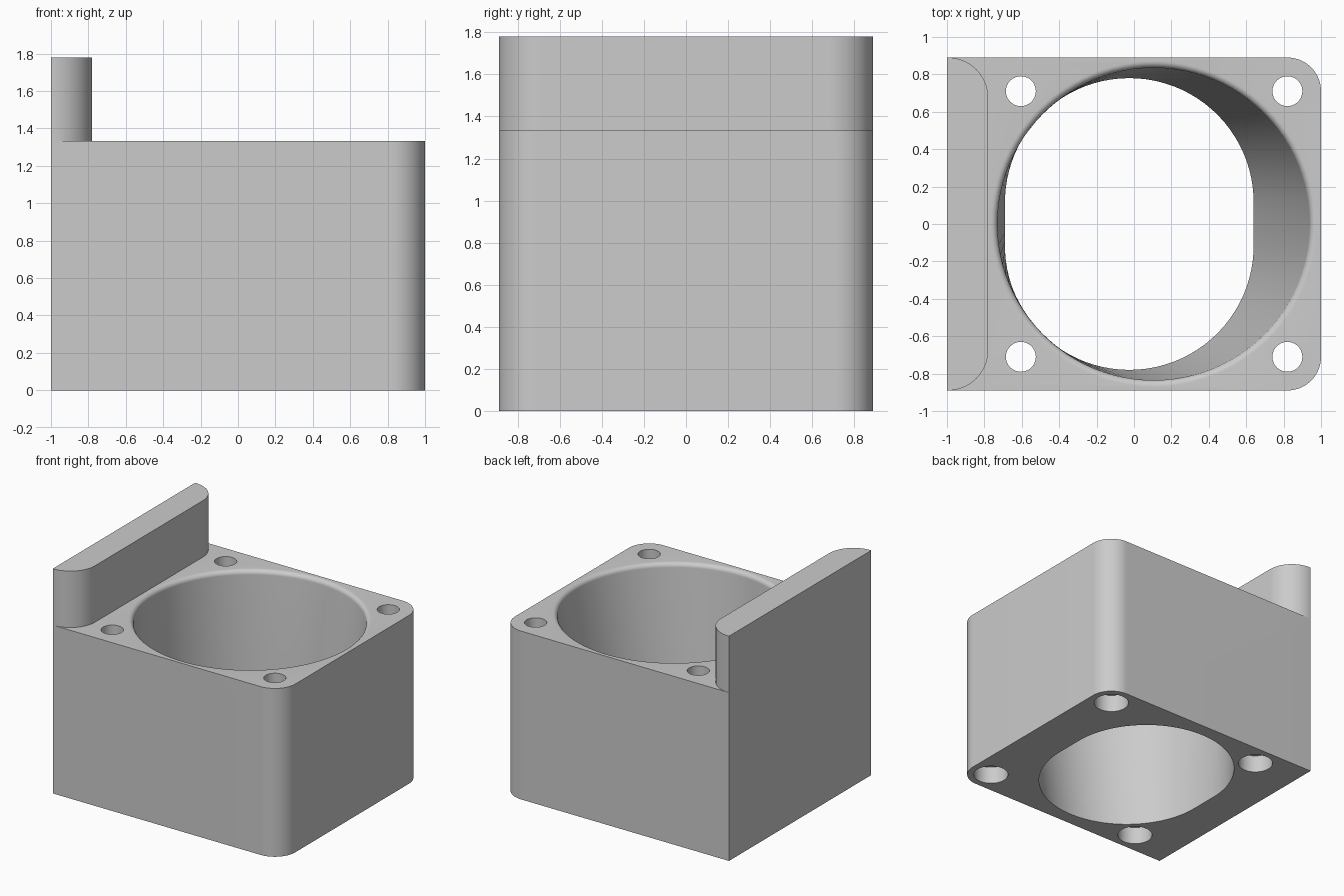
import bpy, bmesh, math
from math import pi, cos, sin

HALF_Y, TOP, RIDGE_TOP = 0.89, 1.333, 1.78
N = 96

if "Cube" in bpy.data.objects:
    bpy.data.objects.remove(bpy.data.objects["Cube"])

grey = bpy.data.materials.new("plain grey")
grey.use_nodes = True
grey.diffuse_color = (0.6, 0.6, 0.6, 1)
grey.node_tree.nodes["Principled BSDF"].inputs["Base Color"].default_value = (0.6, 0.6, 0.6, 1)


def loft(name, rings):
    """Closed solid through a stack of rings with equal point counts."""
    bm = bmesh.new()
    loops = [[bm.verts.new(p) for p in ring] for ring in rings]
    for low, high in zip(loops, loops[1:]):
        for i in range(len(low)):
            j = (i + 1) % len(low)
            bm.faces.new((low[i], low[j], high[j], high[i]))
    bm.faces.new(loops[0][::-1])
    bm.faces.new(loops[-1])
    bmesh.ops.recalc_face_normals(bm, faces=bm.faces)
    mesh = bpy.data.meshes.new(name)
    bm.to_mesh(mesh)
    bm.free()
    mesh.materials.append(grey)
    obj = bpy.data.objects.new(name, mesh)
    bpy.context.collection.objects.link(obj)
    return obj


def circle(x, y, r, z, n=N):
    return [(x + r * cos(2 * pi * i / n), y + r * sin(2 * pi * i / n), z) for i in range(n)]


def slot(x, r, half, z):
    """Stadium stretched along y, evenly spaced along its outline."""
    total = 2 * pi * r + 4 * half
    points = []
    for i in range(N):
        s = (i / N * total + half) % total
        side, s = (1, s) if s < total / 2 else (-1, s - total / 2)
        if s < 2 * half:
            px, py = r, s - half
        else:
            a = (s - 2 * half) / r
            px, py = r * cos(a), half + r * sin(a)
        points.append((x + side * px, side * py, z))
    return points


def rounded_block(name, x0, x1, r, z0, z1, steps=20):
    """Block with its two +x upright edges rounded."""
    outline = [(x0, HALF_Y), (x0, -HALF_Y)]
    for sign in (-1, 1):
        for i in range(steps + 1):
            a = pi / 2 * (i / steps - (sign < 0))
            outline.append((x1 - r + r * cos(a), sign * (HALF_Y - r) + r * sin(a)))
    return loft(name, [[(x, y, z) for x, y in outline] for z in (z0, z1)])


def combine(target, other, operation):
    mod = target.modifiers.new(operation, "BOOLEAN")
    mod.object, mod.operation, mod.solver = other, operation, "EXACT"
    bpy.context.view_layer.objects.active = target
    bpy.ops.object.modifier_apply(modifier=mod.name)
    bpy.data.objects.remove(other)


# Body with a raised ridge along its -x side
body = rounded_block("housing_body", -1, 1, 0.18, 0, TOP)
combine(body, rounded_block("ridge", -1, -0.78, 0.215, TOP, RIDGE_TOP), "UNION")

# Main duct: slot at the bottom to circle at the top, with a rounded lip
cx, r, lip = 0.105, 0.835, 0.035
rings = [slot(-0.025, 0.665, 0.115, z) for z in (-0.1, 0)]
for i in range(9):
    a = pi / 2 * i / 8
    rings.append(circle(cx, 0, r + lip * (1 - cos(a)), TOP - lip + lip * sin(a)))
rings.append(circle(cx, 0, r + lip, TOP + 0.1))
combine(body, loft("duct_cutter", rings), "DIFFERENCE")

# Screw holes with wider pockets underneath
for x in (-0.605, 0.82):
    for y in (-0.71, 0.71):
        hole = [circle(x, y, rad, z, 40) for rad, z in
                ((0.13, -0.1), (0.13, 0.14), (0.08, 0.14), (0.08, TOP + 0.1))]
        combine(body, loft("hole_cutter", hole), "DIFFERENCE")

# Smooth curved walls, sharp edges kept
bpy.ops.object.select_all(action="DESELECT")
body.select_set(True)
bpy.context.view_layer.objects.active = body
bpy.ops.object.shade_smooth_by_angle(angle=math.radians(30))
